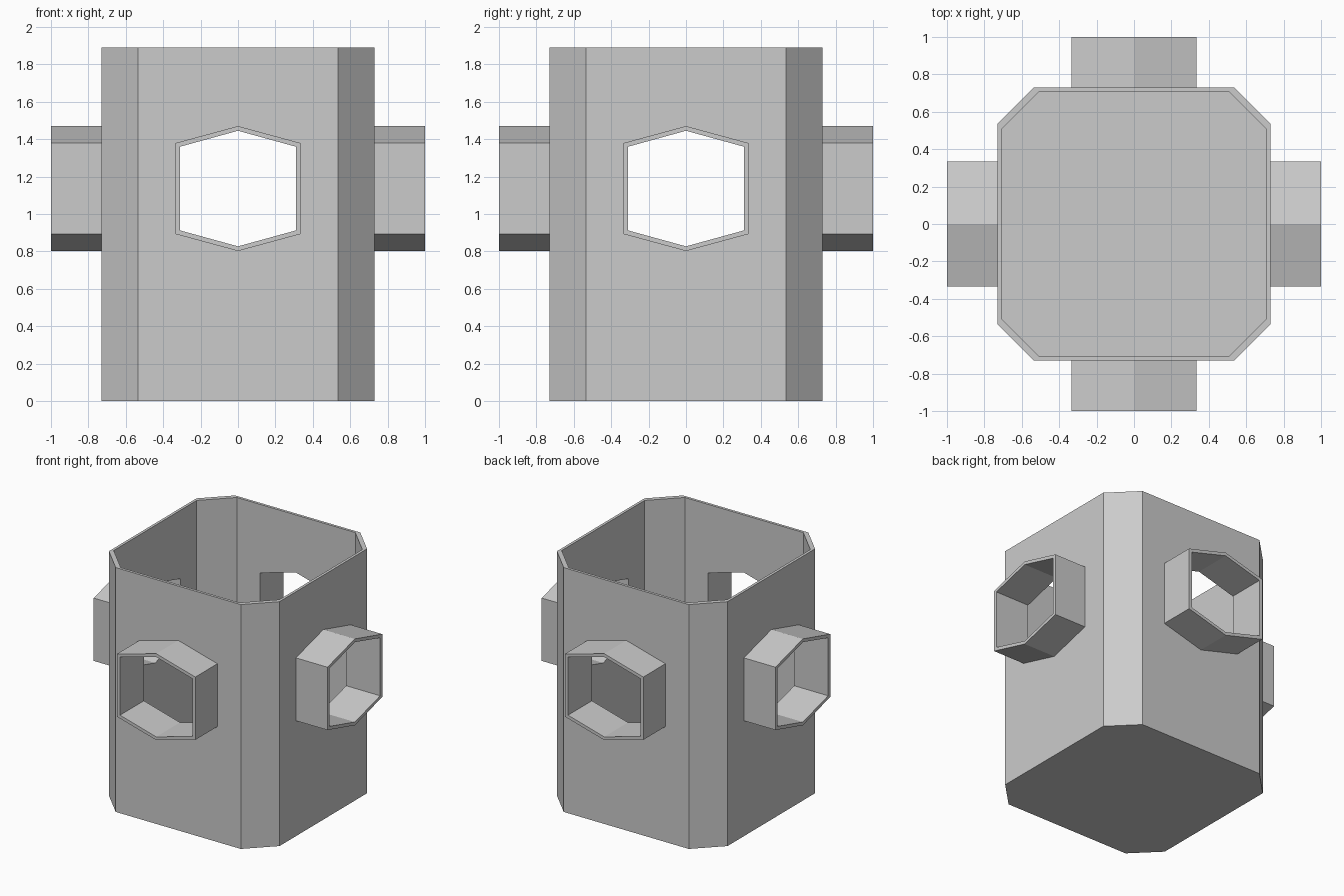
import bpy, bmesh, math
from mathutils import Matrix, Vector

cube = bpy.data.objects.get("Cube")
if cube:
    bpy.data.objects.remove(cube, do_unlink=True)

HEIGHT, FLOOR, WALL, REACH, PORT_Z = 1.89, 0.02, 0.73, 1.0, 1.136

grey = bpy.data.materials.new("plain grey")
grey.use_nodes = True
grey.diffuse_color = (0.6, 0.6, 0.6, 1)
grey.node_tree.nodes["Principled BSDF"].inputs["Base Color"].default_value = (0.6, 0.6, 0.6, 1)


def octagon(half, flat, z):
    """Square outline with cut corners, lying at height z."""
    quarter = [Vector((half, -flat, z)), Vector((half, flat, z))]
    return [Matrix.Rotation(math.pi / 2 * i, 4, "Z") @ p for i in range(4) for p in quarter]


def hexagon(width, side, peak, y):
    """Upright hexagonal outline facing along y."""
    outline = [(0, peak), (width, side), (width, -side), (0, -peak), (-width, -side), (-width, side)]
    return [Vector((x, y, PORT_Z + z)) for x, z in outline]


def loft(name, loops, caps):
    """Bridge successive outlines, optionally closing both ends."""
    bm = bmesh.new()
    rings = [[bm.verts.new(p) for p in loop] for loop in loops]
    count = len(rings[0])
    for a, b in zip(rings, rings[1:]):
        for i in range(count):
            j = (i + 1) % count
            bm.faces.new((a[i], a[j], b[j], b[i]))
    if caps:
        bm.faces.new(rings[0][::-1])
        bm.faces.new(rings[-1])
    bmesh.ops.recalc_face_normals(bm, faces=bm.faces)
    mesh = bpy.data.meshes.new(name)
    bm.to_mesh(mesh)
    bm.free()
    mesh.materials.append(grey)
    obj = bpy.data.objects.new(name, mesh)
    bpy.context.collection.objects.link(obj)
    return obj


OUTER_PORT = (0.335, 0.243, 0.334)
INNER_PORT = (0.309, 0.224, 0.309)

# Open-topped container with a thin floor
body = loft("container_body", [
    octagon(WALL, 0.535, 0), octagon(WALL, 0.535, HEIGHT),
    octagon(0.709, 0.507, HEIGHT), octagon(0.709, 0.507, FLOOR)], True)

# Cut a hexagonal opening through each main wall
cutters = []
for axis in range(2):
    cutter = loft("port_cutter", [hexagon(*INNER_PORT, -REACH), hexagon(*INNER_PORT, REACH)], True)
    cutter.data.transform(Matrix.Rotation(math.pi / 2 * axis, 4, "Z"))
    cutter.hide_render = True
    cut = body.modifiers.new("port_opening", "BOOLEAN")
    cut.operation, cut.solver, cut.object = "DIFFERENCE", "EXACT", cutter
    cutters.append(cutter)
bpy.context.view_layer.update()
evaluated = body.evaluated_get(bpy.context.evaluated_depsgraph_get())
cut_mesh = bpy.data.meshes.new_from_object(evaluated)
body.modifiers.clear()
body.data = cut_mesh
for cutter in cutters:
    bpy.data.objects.remove(cutter, do_unlink=True)

# Hexagonal sleeves around the openings
for i, side in enumerate(("front", "left", "back", "right")):
    sleeve = loft(side + "_port_sleeve", [
        hexagon(*OUTER_PORT, -WALL), hexagon(*OUTER_PORT, -REACH),
        hexagon(*INNER_PORT, -REACH), hexagon(*INNER_PORT, -WALL)], False)
    # Make the front rim face outwards so the whole shell does
    rim = min(sleeve.data.polygons, key=lambda f: f.center.y)
    if rim.normal.y > 0:
        sleeve.data.flip_normals()
    sleeve.data.transform(Matrix.Rotation(math.pi / 2 * i, 4, "Z"))
